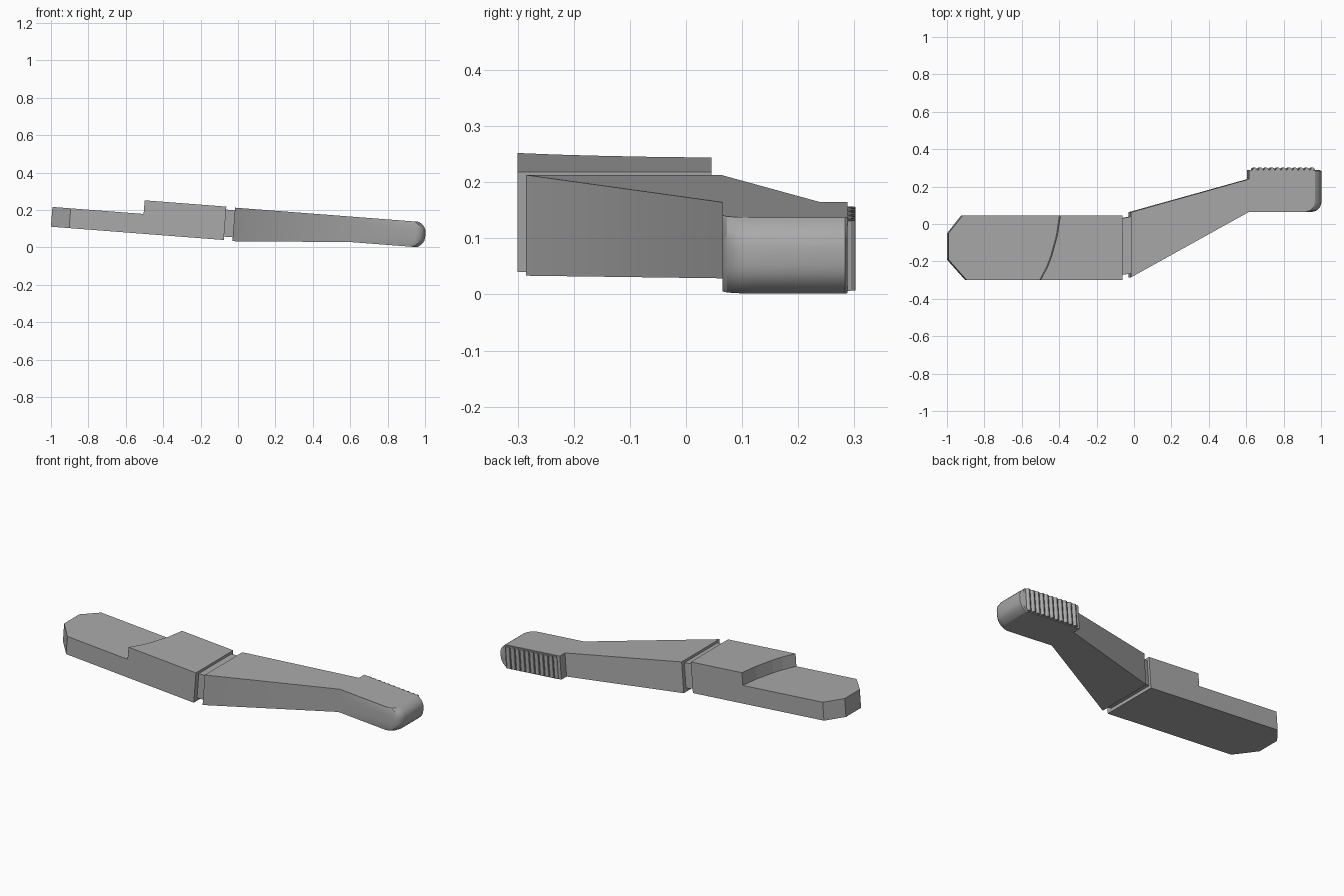
import bpy, bmesh, math

cube = bpy.data.objects.get("Cube")
if cube:
    bpy.data.objects.remove(cube, do_unlink=True)

TILT = math.radians(4.4)   # the whole model slopes down toward +x
TOP = 0.211

grey = bpy.data.materials.new("plain grey")
grey.use_nodes = True
colour = (0.4, 0.4, 0.4, 1)
grey.diffuse_color = colour
grey.node_tree.nodes["Principled BSDF"].inputs["Base Color"].default_value = colour


def finish(name, bm):
    bmesh.ops.recalc_face_normals(bm, faces=bm.faces)
    mesh = bpy.data.meshes.new(name)
    bm.to_mesh(mesh)
    bm.free()
    mesh.materials.append(grey)
    obj = bpy.data.objects.new(name, mesh)
    bpy.context.collection.objects.link(obj)
    obj.rotation_euler.y = TILT
    return obj


def prism(bm, outline, low, high):
    a = [bm.verts.new((x, y, low)) for x, y in outline]
    b = [bm.verts.new((x, y, high)) for x, y in outline]
    bm.faces.new(a)
    bm.faces.new(b)
    for i in range(len(a)):
        j = (i + 1) % len(a)
        bm.faces.new((a[i], a[j], b[j], b[i]))


# Flat pad with clipped corners, and the raised block behind a curved step
step = [(-0.517, -0.3), (-0.48, -0.23), (-0.457, -0.17),
        (-0.427, -0.06), (-0.411, 0.045)]
bm = bmesh.new()
prism(bm, step + [(-0.93, 0.045), (-1.006, -0.05), (-1.006, -0.19), (-0.908, -0.3)],
      0.034, 0.14)
finish("flat_pad", bm)
bm = bmesh.new()
prism(bm, step + [(-0.079, 0.045), (-0.079, -0.3)], 0.034, 0.213)
finish("raised_block", bm)

# Narrow neck between block and arm
bm = bmesh.new()
prism(bm, [(-0.08, -0.272), (-0.03, -0.265), (-0.03, 0.04), (-0.08, 0.03)], 0.052, 0.197)
finish("neck", bm)

# Tapered arm and handle: stacked outlines whose tip bulges at mid height
start, bend = -0.032, 0.601
outline = [(start, -0.285), (bend, 0.065), (0.945, 0.065), (0.97, 0.073),
           (0.986, 0.09), (0.994, 0.115), (0.994, 0.283), (0.985, 0.288),
           (bend, 0.288), (bend, 0.24), (start, 0.063)]
LAYERS = 14
bm = bmesh.new()
rings = []
for k in range(LAYERS + 1):
    s = -math.cos(math.pi * k / LAYERS)
    t = (s + 1) / 2
    ring = []
    for x, y in outline:
        f = min(1, (x - start) / (bend - start))
        low = 0.031 + 0.044 * f
        bulge = 0.04 * abs(s) ** 3 if x > 0.9 else 0
        ring.append(bm.verts.new((x - bulge, y, low + (TOP - low) * t)))
    rings.append(ring)
n = len(outline)
for a, b in zip(rings, rings[1:]):
    for i in range(n):
        j = (i + 1) % n
        bm.faces.new((a[i], a[j], b[j], b[i]))
for ring in (rings[0], rings[-1]):
    bm.faces.new((ring[0], ring[1], ring[-2], ring[-1]))   # arm cap
    bm.faces.new(ring[1:-1])                               # handle cap
arm = finish("arm_and_handle", bm)
bpy.ops.object.select_all(action='DESELECT')
arm.select_set(True)
bpy.context.view_layer.objects.active = arm
bpy.ops.object.shade_smooth_by_angle(angle=math.radians(30))

# Row of grip ridges on the back of the handle
bm = bmesh.new()
COUNT, PITCH = 11, 0.031
for i in range(COUNT):
    x = 0.617 + PITCH * (i + 0.5)
    arc = [(x + 0.0135 * math.cos(a), 0.286 + 0.016 * math.sin(a))
           for a in (math.pi * k / 6 for k in range(7))]
    prism(bm, arc, 0.08, 0.205)
finish("grip_ridges", bm)
